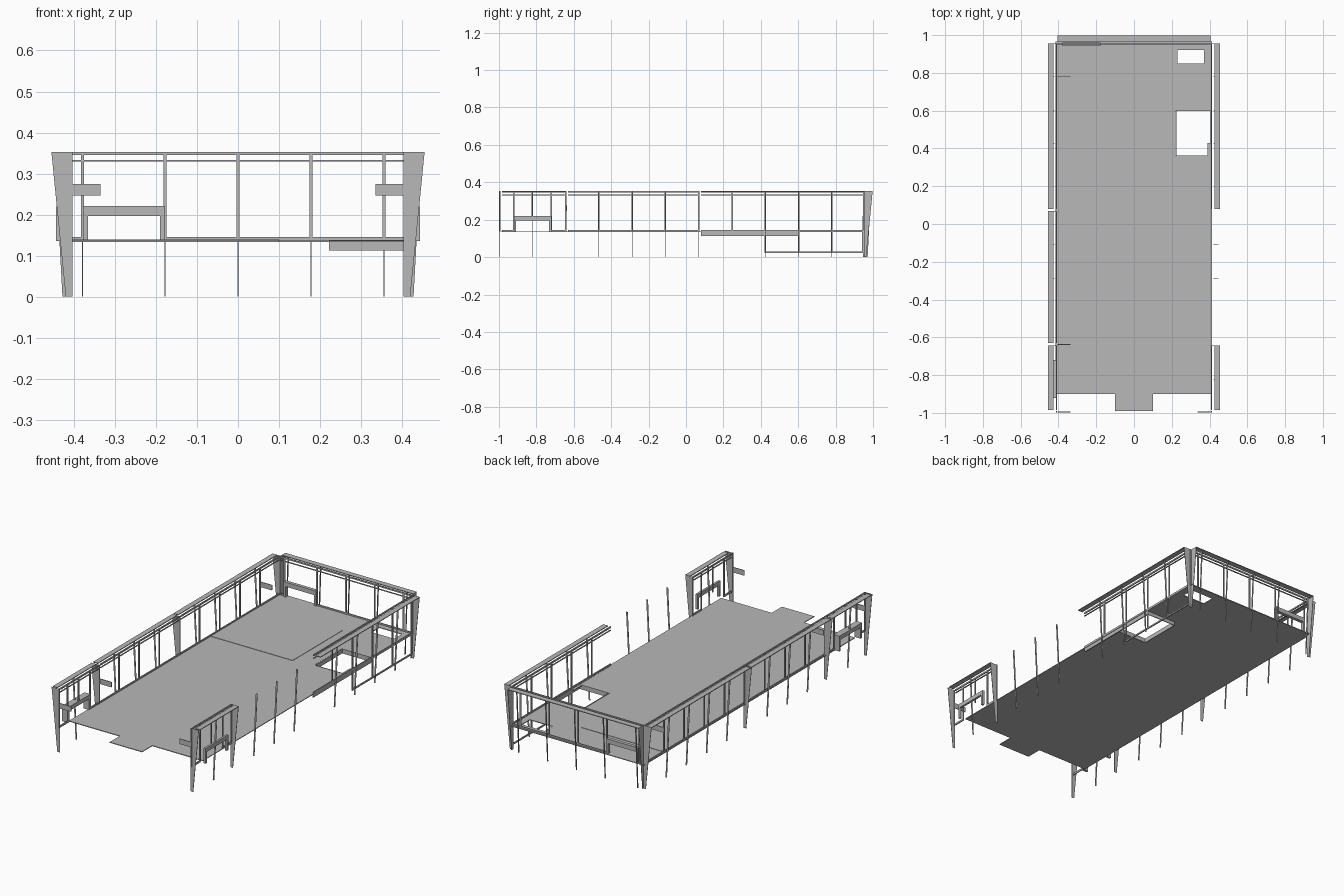
import bpy
import bmesh

cube = bpy.data.objects.get("Cube")
if cube:
    bpy.data.objects.remove(cube, do_unlink=True)

grey = bpy.data.materials.new("plain_grey")
grey.use_nodes = True
grey.diffuse_color = (0.48, 0.48, 0.48, 1)
grey.node_tree.nodes["Principled BSDF"].inputs["Base Color"].default_value = grey.diffuse_color

TOP = 0.353      # top of the walls
DECK = 0.137     # floor level
SIDE = 0.407     # plane of the side window frames
BACK = 0.95      # plane of the back window frame
BAR = 0.008
SHEET = 0.002
BAY = 0.178


def finish(name, bm):
    bmesh.ops.recalc_face_normals(bm, faces=bm.faces)
    mesh = bpy.data.meshes.new(name)
    bm.to_mesh(mesh)
    bm.free()
    mesh.materials.append(grey)
    obj = bpy.data.objects.new(name, mesh)
    bpy.context.collection.objects.link(obj)
    return obj


def box(name, x, y, z):
    """Box from its (min, max) range on each axis."""
    bm = bmesh.new()
    bmesh.ops.create_cube(bm, size=1)
    for v in bm.verts:
        v.co = [r[0] if c < 0 else r[1] for c, r in zip(v.co, (x, y, z))]
    return finish(name, bm)


def span(a, b):
    return (min(a, b), max(a, b))


def around(c, width=BAR):
    return (c - width / 2, c + width / 2)


def sheet(name, profile, place):
    """Thin upright sheet; place maps (outward, z, thickness offset) to a point."""
    bm = bmesh.new()
    rings = [[bm.verts.new(place(u, z, t)) for u, z in profile] for t in around(0, SHEET)]
    bm.faces.new(rings[0])
    bm.faces.new(rings[1][::-1])
    n = len(profile)
    for i in range(n):
        j = (i + 1) % n
        bm.faces.new((rings[0][i], rings[0][j], rings[1][j], rings[1][i]))
    return finish(name, bm)


def side_place(s, y):
    return lambda u, z, t: (s * (SIDE + u), y + t, z)


def back_place(x):
    return lambda u, z, t: (x + t, BACK + u, z)


# Outward profiles of the tapered buttresses and the slender leaning posts
FIN = [(-0.003, 0), (0.013, 0), (0.048, TOP), (-0.003, TOP)]
POST = [(0.013, 0), (0.021, 0), (0.040, TOP), (0.030, TOP)]

# Floor, with the entry tongue, stairwell and rear hatch
xs = [-0.415, -0.402, -0.1, 0.1, 0.22, 0.23, 0.37, 0.39, 0.413]
ys = [-0.99, -0.9, 0.36, 0.43, 0.6, 0.85, 0.92, 0.965]


def is_floor(x, y):
    if y < -0.9:
        return abs(x) < 0.1
    if 0.36 < y < 0.6 and x > 0.22:
        return y < 0.43 and x > 0.39
    return not (0.85 < y < 0.92 and 0.23 < x < 0.37)


bm = bmesh.new()
for x0, x1 in zip(xs, xs[1:]):
    for y0, y1 in zip(ys, ys[1:]):
        if is_floor((x0 + x1) / 2, (y0 + y1) / 2):
            bm.faces.new([bm.verts.new((x, y, DECK)) for x, y in
                          ((x0, y0), (x1, y0), (x1, y1), (x0, y1))])
bmesh.ops.remove_doubles(bm, verts=bm.verts, dist=0.0001)
floor = finish("floor", bm)
solid = floor.modifiers.new("thickness", "SOLIDIFY")
solid.thickness = 0.004
solid.offset = -1
box("floor_panel", (-0.412, 0.1), (0.34, 0.78), (DECK, DECK + 0.002))

# Stairwell lining and edge beam below the floor
low = (0.113, DECK + 0.001)
box("stairwell_inner_wall", around(0.224, 0.004), (0.36, 0.6), low)
for label, y in (("front", 0.36), ("back", 0.6)):
    box("stairwell_%s_wall" % label, (0.224, 0.406), around(y, 0.004), low)
box("floor_edge_beam", (0.404, 0.41), (0.08, 0.6), low)


def side_wall(s, label, y0, y1, skip=None):
    """Top plate, upper rail and bottom rail of one wall section."""
    box(label + "_top_plate", span(s * 0.426, s * 0.455), (y0, y1), (TOP - 0.004, TOP))
    frame = span(s * SIDE, s * (SIDE + 0.006))
    box(label + "_head", frame, (y0, y1), (TOP - BAR, TOP))
    box(label + "_upper_rail", frame, (y0, y1), (0.330, 0.334))
    pieces = [(y0, skip[0]), (skip[1], y1)] if skip else [(y0, y1)]
    for a, b in pieces:
        box(label + "_bottom_rail", frame, (a, b), (0.135, 0.145))


def mullion(s, y, bottom=0.137):
    box("side_mullion", span(s * SIDE, s * (SIDE + 0.006)), around(y), (bottom, TOP))


# Side walls
ARCH = (-0.92, -0.72)
side_wall(-1, "right_rear", 0.08, 0.955)
side_wall(-1, "right_middle", -0.63, 0.07)
side_wall(-1, "right_front", -0.985, -0.645, ARCH)
side_wall(1, "left_rear", 0.08, 0.955)
side_wall(1, "left_front", -0.985, -0.645, ARCH)

bays = [0.78 - BAY * i for i in range(10)]
for s in (-1, 1):
    for y in bays:
        in_gap = s > 0 and -0.6 < y < 0.08
        is_fin = abs(y - 0.068) < 0.01 or abs(y + 0.644) < 0.01
        if is_fin:
            if s < 0 or y < 0:
                sheet("side_buttress", FIN, side_place(s, y))
                mullion(s, y)
            continue
        sheet("side_post", POST, side_place(s, y))
        if not in_gap:
            mullion(s, y, 0.025 if s > 0 and y > 0.4 else 0.2 if y < -0.8 else 0.137)
    for y in (-0.995, BACK + 0.004):
        sheet("corner_buttress", FIN, side_place(s, y))
        mullion(s, y)
    for y in ARCH:
        mullion(s, y)

# Low frame beside the stairwell
box("lower_rail", (SIDE, SIDE + 0.006), (0.42, 0.95), (0.022, 0.03))
box("lower_corner_bar", (SIDE, SIDE + 0.006), around(0.946), (0.025, DECK))

# Wheel-arch style boxes on both sides
for s, inner in ((-1, 0.407), (1, 0.432)):
    x = span(s * inner, s * 0.444)
    box("side_arch_top", x, ARCH, (0.197, 0.22))
    for y in (ARCH[0], ARCH[1] - 0.012):
        box("side_arch_leg", x, (y, y + 0.012), (0.135, 0.21))

# Back wall
box("back_top_plate", (-0.405, 0.405), (0.967, 0.998), (TOP - 0.004, TOP))
frame = (BACK, BACK + 0.006)
box("back_head", (-0.405, 0.405), frame, (TOP - BAR, TOP))
box("back_upper_rail", (-0.405, 0.405), frame, (0.329, 0.333))
for x in ((-0.405, -0.37), (-0.18, 0.405)):
    box("back_bottom_rail", x, frame, (0.135, 0.145))
for i in range(5):
    x = 0.356 - BAY * i if i < 4 else -0.379
    box("back_mullion", around(x), frame, (DECK, TOP))
    sheet("back_post", POST, back_place(x))
for s in (-1, 1):
    sheet("back_corner_buttress", FIN, back_place(s * 0.405))
box("back_arch_top", (-0.378, -0.178), (0.943, 0.962), (0.196, 0.221))
for x in (-0.378, -0.19):
    box("back_arch_leg", (x, x + 0.012), (0.943, 0.962), (0.135, 0.2))

# Small plates projecting inward from the walls
for s, y in ((-1, -0.995), (-1, -0.638), (-1, 0.78), (1, -0.995)):
    box("projecting_plate", span(s * 0.335, s * 0.405), around(y, 0.004), (0.246, 0.275))
